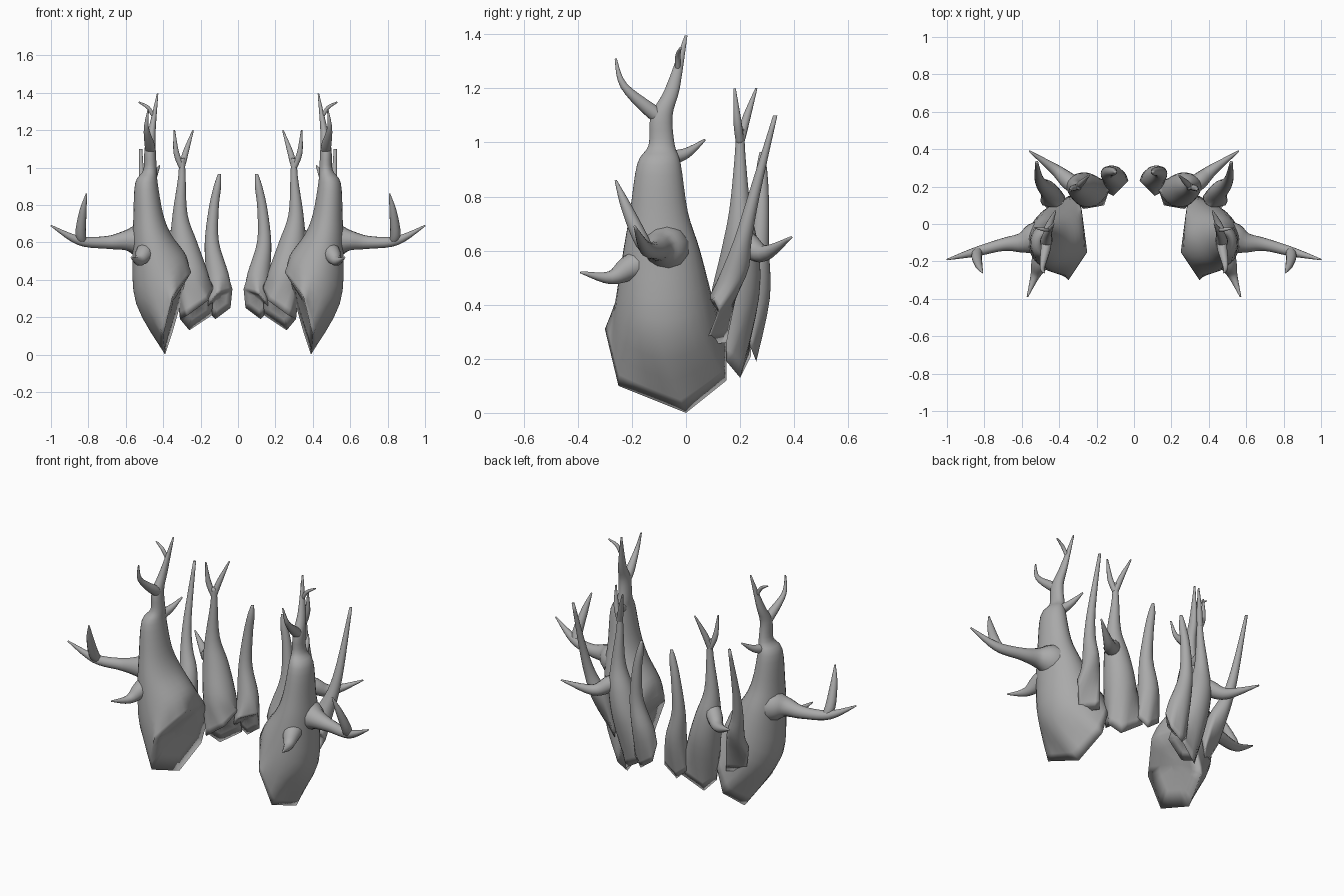
import bpy, bmesh, math
from mathutils import Vector

if "Cube" in bpy.data.objects:
    bpy.data.objects.remove(bpy.data.objects["Cube"])

horn_grey = bpy.data.materials.new("horn_grey")
horn_grey.use_nodes = True
colour = (0.4, 0.4, 0.4, 1)
horn_grey.diffuse_color = colour
horn_grey.node_tree.nodes["Principled BSDF"].inputs["Base Color"].default_value = colour


def spline(points, index, t):
    """Catmull-Rom point between points[index] and the next one."""
    before, start = points[max(index - 1, 0)], points[index]
    end, after = points[index + 1], points[min(index + 2, len(points) - 1)]
    start_slope, end_slope = (end - before) / 2, (after - start) / 2
    ease = t * t * (3 - 2 * t)
    bend = start_slope * t * (1 - t) ** 2 - end_slope * t * t * (1 - t)
    return start.lerp(end, ease) + bend


def skin(name, rings):
    """Join rings into a closed smooth shell, mirrored in x."""
    bm = bmesh.new()
    rows = [[bm.verts.new(point) for point in ring] for ring in rings]
    for low, high in zip(rows, rows[1:]):
        for k in range(len(low)):
            bm.faces.new((low[k - 1], low[k], high[k], high[k - 1]))
    bm.faces.new(rows[-1])
    bm.faces.new(reversed(rows[0]))
    mesh = bpy.data.meshes.new(name)
    bm.to_mesh(mesh)
    bm.free()
    obj = bpy.data.objects.new(name, mesh)
    bpy.context.collection.objects.link(obj)
    mesh.materials.append(horn_grey)
    mesh.shade_smooth()
    mirror = obj.modifiers.new("Mirror", "MIRROR")
    mirror.use_mirror_merge = False


def horn(name, rim, sections, depth=1, tilt=.2, steps=4):
    """Loft from an angular rim through level ovals (x, y, z, radius); the first one tilts."""
    rim = [Vector(point) for point in rim]
    next_rim = rim[1:] + rim[:1]
    first = [start.lerp(end, s / steps) for start, end in zip(rim, next_rim)
             for s in range(steps)]
    rings = [first]
    for x, y, z, radius in sections:
        ring = []
        for k in range(len(first)):
            angle = math.pi + .35 + math.tau * k / len(first)
            across, along = radius * math.cos(angle), radius * math.sin(angle)
            ring.append(Vector((x + across, y + depth * along, z - tilt * across)))
        rings.append(ring)
        tilt *= .4
    # Slightly hollowed base inside the rim
    middle = sum(rim, Vector()) / len(rim)
    hollow = middle.lerp(Vector(sections[0][:3]), .25)
    shell = [[point.lerp(hollow, inset) for point in first] for inset in (.8, .4)]
    for index in range(len(rings) - 1):
        for s in range(steps):
            shell.append([spline(column, index, s / steps) for column in zip(*rings)])
    skin(name, shell + [rings[-1]])


def tine(name, *path, sides=12, steps=5):
    """Round prong through points (x, y, z, radius), tapering to a fine tip."""
    points = [Vector(point) for point in path]
    fine = [spline(points, index, s / steps)
            for index in range(len(points) - 1) for s in range(steps)]
    fine.append(points[-1])
    centres = [point.to_3d() for point in fine]
    side = (centres[1] - centres[0]).orthogonal()
    rings = []
    for index, point in enumerate(fine):
        ahead = centres[min(index + 1, len(fine) - 1)]
        behind = centres[max(index - 1, 0)]
        forward = (ahead - behind).normalized()
        side = (side - forward * side.dot(forward)).normalized()
        up = forward.cross(side)
        angles = [math.tau * k / sides for k in range(sides)]
        rings.append([point.to_3d() + point.w * (side * math.cos(angle) + up * math.sin(angle))
                      for angle in angles])
    skin(name, rings)


TIP = .004

# Great front horns, rising to a back-leaning point
horn("main_horn",
     [(.25, -.15, .44), (.35, -.3, .31), (.4, -.25, .1), (.39, 0, 0),
      (.35, .15, .12), (.31, .15, .26), (.28, .08, .41)],
     [(.41, -.08, .4, .135), (.46, -.09, .6, .105), (.48, -.1, .74, .08),
      (.49, -.1, .92, .06), (.47, -.09, .99, .036), (.47, -.09, 1.1, .03),
      (.46, -.05, 1.2, .02), (.43, 0, 1.395, TIP)],
     depth=1.35, tilt=.95)
tine("main_fork", (.47, -.07, 1.08, .02), (.47, -.12, 1.11, .028),
     (.49, -.23, 1.21, .014), (.48, -.26, 1.31, TIP))
tine("main_top_prong", (.45, -.03, 1.27, .01), (.48, -.03, 1.32, .01),
     (.53, -.02, 1.35, TIP))
tine("main_back_prong", (.47, -.07, .94, .03), (.45, 0, .96, .02),
     (.42, .07, 1.01, TIP))
tine("main_front_prong", (.47, -.1, .57, .06), (.5, -.2, .54, .05),
     (.53, -.28, .5, .025), (.57, -.39, .52, TIP))

# Long side branch flaring out of the horn, with its raised prong
tine("side_branch", (.45, -.08, .6, .1), (.53, -.08, .61, .09), (.6, -.1, .61, .055),
     (.7, -.11, .6, .035), (.85, -.15, .61, .025), (1, -.19, .69, TIP))
tine("side_branch_prong", (.8, -.13, .6, .01), (.84, -.16, .63, .028),
     (.83, -.22, .76, .02), (.81, -.26, .86, TIP))

# Forked middle horns
horn("middle_horn",
     [(.13, .19, .36), (.16, .1, .29), (.27, .08, .21), (.31, .15, .19),
      (.26, .2, .13), (.14, .24, .21)],
     [(.25, .18, .42, .09), (.29, .2, .6, .07), (.31, .2, .75, .04),
      (.3, .2, .95, .02), (.3, .2, 1.05, .016)])
tine("middle_inner_tip", (.3, .2, 1, .016), (.28, .22, 1.08, .016), (.24, .26, 1.2, TIP))
tine("middle_outer_tip", (.3, .2, 1, .016), (.33, .19, 1.08, .015), (.34, .18, 1.2, TIP))
tine("middle_back_prong", (.3, .19, .66, .04), (.35, .23, .62, .045),
     (.42, .29, .59, .03), (.56, .39, .65, TIP))

# Plain inner horns
horn("inner_horn",
     [(.03, .23, .35), (.11, .15, .33), (.15, .17, .28), (.17, .24, .24),
      (.12, .26, .19), (.04, .26, .25)],
     [(.11, .25, .42, .06), (.14, .27, .6, .038), (.13, .28, .78, .027),
      (.11, .28, .9, .02), (.1, .28, .965, .008)])

# Slender rear outer horns
horn("rear_horn",
     [(.37, .13, .36), (.4, .08, .42), (.49, .1, .42), (.5, .12, .38),
      (.45, .07, .25), (.37, .15, .26)],
     [(.45, .17, .5, .05), (.49, .21, .64, .033), (.51, .25, .8, .022),
      (.52, .33, 1.1, .008)])
